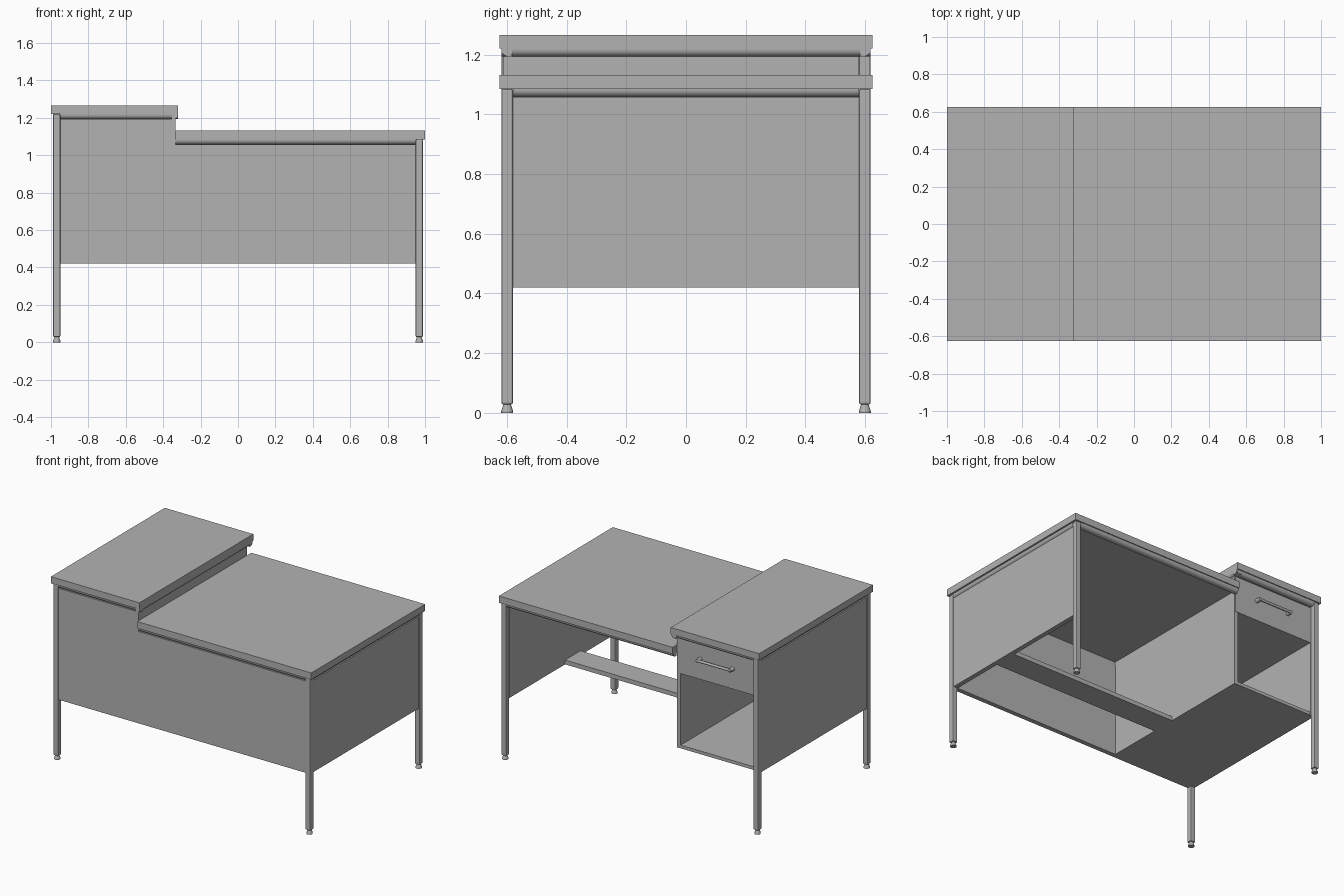
import bpy
import bmesh
import math
from mathutils import Matrix, Vector

if "Cube" in bpy.data.objects:
    bpy.data.objects.remove(bpy.data.objects["Cube"], do_unlink=True)

grey = bpy.data.materials.new("plain grey")
grey.use_nodes = True
COLOUR = (0.45, 0.45, 0.45, 1)
grey.diffuse_color = COLOUR
grey.node_tree.nodes["Principled BSDF"].inputs["Base Color"].default_value = COLOUR


def finish(name, bm):
    """Turn a bmesh into a named object with the shared material."""
    bmesh.ops.recalc_face_normals(bm, faces=bm.faces)
    mesh = bpy.data.meshes.new(name)
    bm.to_mesh(mesh)
    bm.free()
    mesh.materials.append(grey)
    obj = bpy.data.objects.new(name, mesh)
    bpy.context.collection.objects.link(obj)
    return obj


def smooth(obj):
    bpy.ops.object.select_all(action='DESELECT')
    obj.select_set(True)
    bpy.context.view_layer.objects.active = obj
    bpy.ops.object.shade_smooth_by_angle(angle=math.radians(35))


def box(name, xs, ys, zs):
    bm = bmesh.new()
    bmesh.ops.create_cube(bm, size=1)
    for v in bm.verts:
        v.co = [r[0] if c < 0 else r[1] for c, r in zip(v.co, (xs, ys, zs))]
    return finish(name, bm)


def bevel(obj, width, segments=2):
    mod = obj.modifiers.new("soft edges", 'BEVEL')
    mod.width = width
    mod.segments = segments


def rail(name, start, end, outward, depth=0.035, height=0.027):
    """Sweep a profile with a rounded lower outer edge from start to end."""
    start, end, outward = Vector(start), Vector(end), Vector(outward)
    r = height * 0.9
    profile = [(-depth, 0), (0, 0)]
    for i in range(7):
        a = math.pi / 2 * i / 6
        profile.append((-r + r * math.cos(a), -height + r - r * math.sin(a)))
    profile.append((-depth, -height))
    bm = bmesh.new()
    rings = [[bm.verts.new(p + outward * d + Vector((0, 0, z))) for d, z in profile]
             for p in (start, end)]
    n = len(profile)
    for i in range(n):
        j = (i + 1) % n
        bm.faces.new((rings[0][i], rings[0][j], rings[1][j], rings[1][i]))
    for ring in rings:
        bm.faces.new(ring)
    smooth(finish(name, bm))


def cylinder(bm, r1, r2, depth, matrix, sides=16):
    bmesh.ops.create_cone(bm, cap_ends=True, segments=sides, radius1=r1,
                          radius2=r2, depth=depth, matrix=matrix)


LOW, HIGH = 1.085, 1.22      # undersides of the two tops
STEP = -0.335                # where the pedestal meets the knee space
BASE = 0.42                  # lower edge of the panels
IN_X, OUT_X = 0.95, 0.988
IN_Y, OUT_Y = 0.58, 0.618
REC = 0.006                  # panel recess behind the legs
LIP = 0.027

# Tops
box("low_top", (STEP, 1), (-0.625, 0.625), (LOW, 1.132))
box("high_top", (-1, -0.32), (-0.625, 0.625), (HIGH, 1.266))

# Legs with flared feet
for sx, side, top in ((1, "left", LOW), (-1, "right", HIGH)):
    for sy, end in ((-1, "front"), (1, "back")):
        leg = box(f"{end}_{side}_leg", sorted((sx * IN_X, sx * OUT_X)),
                  sorted((sy * IN_Y, sy * OUT_Y)), (0.028, top))
        bevel(leg, 0.006)
        cx, cy = sx * (IN_X + OUT_X) / 2, sy * (IN_Y + OUT_Y) / 2
        bm = bmesh.new()
        cylinder(bm, 0.02, 0.02, 0.006, Matrix.Translation((cx, cy, 0.003)))
        cylinder(bm, 0.02, 0.012, 0.024, Matrix.Translation((cx, cy, 0.018)))
        smooth(finish(f"{end}_{side}_foot", bm))

# Front and side panels
front = (-OUT_Y + REC, -IN_Y)
box("front_panel_low", (STEP, IN_X), front, (BASE, LOW - LIP))
box("front_panel_high", (-IN_X, STEP), front, (BASE, HIGH - LIP))
box("left_panel", (IN_X, OUT_X - REC), (-IN_Y, IN_Y), (BASE, LOW - LIP))
box("right_panel", (-OUT_X + REC, -IN_X), (-IN_Y, IN_Y), (BASE, HIGH - LIP))

# Rounded rails under the tops
for sy, end in ((-1, "front"), (1, "back")):
    rail(f"{end}_low_rail", (STEP, sy * OUT_Y, LOW), (IN_X, sy * OUT_Y, LOW), (0, sy, 0))
    rail(f"{end}_high_rail", (-IN_X, sy * OUT_Y, HIGH), (-0.32, sy * OUT_Y, HIGH), (0, sy, 0))
rail("left_rail", (OUT_X, -IN_Y, LOW), (OUT_X, IN_Y, LOW), (1, 0, 0))
rail("right_rail", (-OUT_X, -IN_Y, HIGH), (-OUT_X, IN_Y, HIGH), (-1, 0, 0))
rail("inner_high_rail", (-0.32, -OUT_Y, HIGH), (-0.32, OUT_Y, HIGH), (1, 0, 0))

# Pedestal with open shelf and drawer
BACK = 0.577
WALL = 0.028
DRAWER = 0.94
box("pedestal_side", (STEP - WALL, STEP), (-IN_Y, BACK), (BASE, HIGH - LIP))
box("pedestal_floor", (-IN_X, STEP - WALL), (-IN_Y, BACK), (BASE, BASE + 0.022))
box("drawer", (-IN_X, STEP - WALL), (-IN_Y, BACK - 0.012), (DRAWER, HIGH - LIP))
box("drawer_front", (-IN_X, STEP - 0.004), (BACK - 0.012, BACK + 0.002), (DRAWER, HIGH - LIP))

# Drawer handle
grip_z, grip_y = 1.08, 0.607
mid, half = -0.64, 0.14
bm = bmesh.new()
cylinder(bm, 0.009, 0.009, half * 2 - 0.02,
         Matrix.Translation((mid, grip_y, grip_z)) @ Matrix.Rotation(math.pi / 2, 4, 'Y'))
for s in (-1, 1):
    cylinder(bm, 0.015, 0.012, 0.036,
             Matrix.Translation((mid + s * (half - 0.015), 0.596, grip_z))
             @ Matrix.Rotation(-math.pi / 2, 4, 'X'))
smooth(finish("drawer_handle", bm))

# Foot rest across the knee space
box("foot_rest", (STEP, IN_X), (-0.2, -0.03), (BASE, BASE + 0.03))
